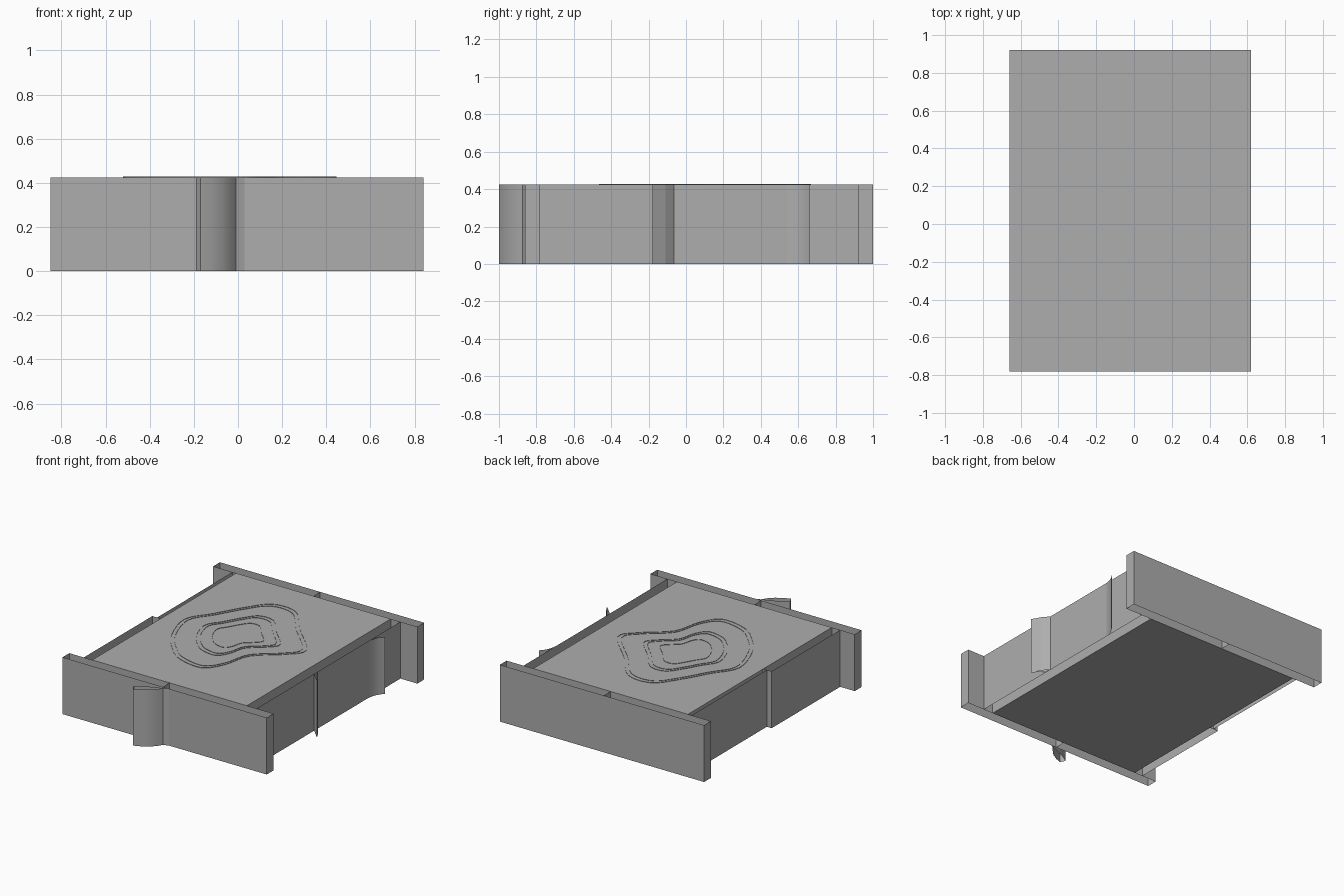
import bpy
import bmesh
from mathutils import Vector

old = bpy.data.objects.get("Cube")
if old:
    bpy.data.objects.remove(old, do_unlink=True)

HEIGHT = 0.425
GREY = (0.42, 0.42, 0.42, 1)

grey = bpy.data.materials.new("plain grey")
grey.use_nodes = True
grey.diffuse_color = GREY
grey.node_tree.nodes["Principled BSDF"].inputs["Base Color"].default_value = GREY


def finish(name, bm, smooth=False):
    mesh = bpy.data.meshes.new(name)
    bm.to_mesh(mesh)
    bm.free()
    mesh.materials.append(grey)
    for poly in mesh.polygons:
        poly.use_smooth = smooth
    obj = bpy.data.objects.new(name, mesh)
    bpy.context.collection.objects.link(obj)
    return obj


def upright_sheet(name, path, closed=False, height=HEIGHT, smooth=False):
    """Raise a plan path into a thin vertical sheet, open at top and bottom."""
    bm = bmesh.new()
    verts = [bm.verts.new((x, y, 0)) for x, y in path]
    pairs = list(zip(verts, verts[1:]))
    if closed:
        pairs.append((verts[-1], verts[0]))
    edges = [bm.edges.new(p) for p in pairs]
    raised = bmesh.ops.extrude_edge_only(bm, edges=edges)["geom"]
    top = [g for g in raised if isinstance(g, bmesh.types.BMVert)]
    bmesh.ops.translate(bm, verts=top, vec=(0, 0, height))
    bmesh.ops.recalc_face_normals(bm, faces=bm.faces)
    return finish(name, bm, smooth)


def rectangle(x0, x1, y0, y1):
    return [(x0, y0), (x1, y0), (x1, y1), (x0, y1)]


def rounded(points, steps=5):
    """Closed smooth curve through the points."""
    pts = [Vector(p) for p in points]
    n = len(pts)
    out = []
    for i in range(n):
        a, b, c, d = (pts[(i + k) % n] for k in (-1, 0, 1, 2))
        for s in range(steps):
            t = s / steps
            out.append(0.5 * (2 * b + (c - a) * t + (2 * a - 5 * b + 4 * c - d) * t ** 2
                              + (3 * b - a - 3 * c + d) * t ** 3))
    return out


# Central slab: closed top, bottom and sides
bm = bmesh.new()
base = bm.faces.new([bm.verts.new((x, y, 0)) for x, y in rectangle(-0.66, 0.62, -0.78, 0.92)])
lid = bmesh.ops.extrude_face_region(bm, geom=[base], use_keep_orig=True)["geom"]
bmesh.ops.translate(bm, verts=[g for g in lid if isinstance(g, bmesh.types.BMVert)],
                    vec=(0, 0, HEIGHT))
bmesh.ops.recalc_face_normals(bm, faces=bm.faces)
finish("central_slab", bm)

# Hollow end walls that overhang the slab, with an inner divider
for name, y0, y1 in (("front", -0.86, -0.78), ("back", 0.92, 1.0)):
    upright_sheet(name + "_wall", rectangle(-0.85, 0.84, y0, y1), closed=True)
    upright_sheet(name + "_wall_divider", [(-0.02, y0), (-0.02, y1)])

# Side walls, the left one stepped
upright_sheet("right_wall", [(0.70, -0.78), (0.70, 0.92)])
upright_sheet("left_wall", [(-0.73, -0.78), (-0.73, 0.03), (-0.69, 0.03), (-0.69, 0.92)])
upright_sheet("left_wall_divider", [(-0.69, 0.03), (-0.66, 0.03)])

# Bent flaps standing out from the walls
upright_sheet("front_flap", [(0, -0.86), (-0.03, -0.91), (-0.07, -0.95), (-0.12, -0.98),
                             (-0.17, -1.0)], smooth=True)
upright_sheet("front_flap_tip", [(-0.17, -1.0), (-0.19, -0.96)])
upright_sheet("front_flap_lining", [(-0.19, -0.96), (-0.10, -0.91), (0.03, -0.86)])
upright_sheet("right_front_flap", [(0.70, -0.065), (0.74, -0.11), (0.78, -0.18)])
upright_sheet("right_front_flap_lining", [(0.70, -0.10), (0.78, -0.18)])
upright_sheet("right_back_flap", [(0.70, 0.54), (0.71, 0.59), (0.73, 0.63), (0.756, 0.66)],
              smooth=True)
upright_sheet("right_back_flap_lining", [(0.70, 0.60), (0.756, 0.66)])

# Nested wavy rings running through the slab
ring = [(-0.44, -0.16), (-0.52, 0.11), (-0.41, 0.30), (-0.30, 0.49), (-0.17, 0.65),
        (0.03, 0.64), (0.21, 0.43), (0.44, 0.18), (0.36, 0.04), (0.18, -0.12),
        (0.12, -0.33), (0.02, -0.46), (-0.18, -0.43), (-0.31, -0.33)]
centre = Vector((-0.08, 0.11))
for i, scale in enumerate((1.0, 0.94, 0.62, 0.56, 0.38)):
    path = [centre + (p - centre) * scale for p in rounded(ring)]
    upright_sheet(f"wavy_ring_{i + 1}", path, closed=True, height=HEIGHT + 0.003)
